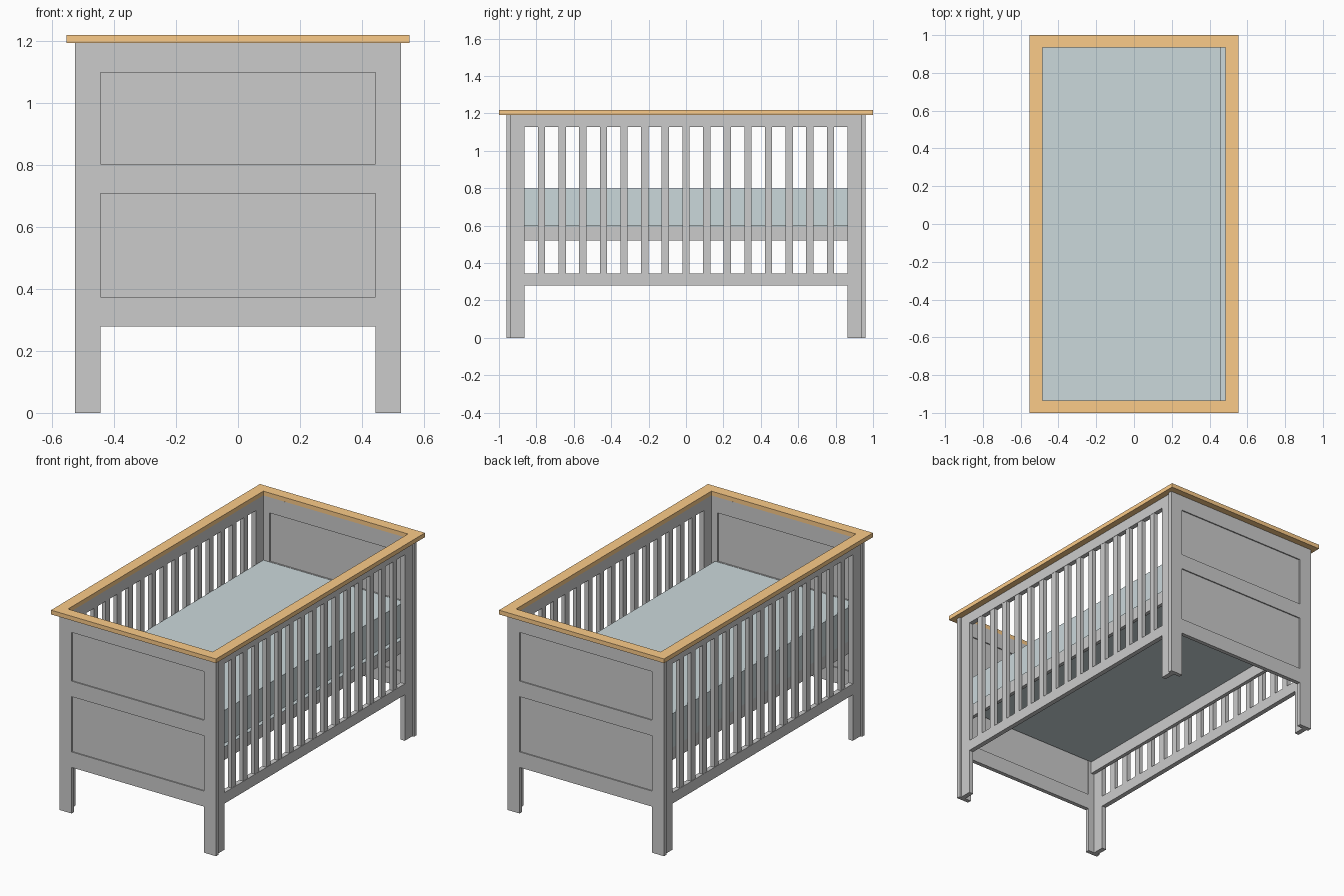
import bpy, bmesh

if "Cube" in bpy.data.objects:
    bpy.data.objects.remove(bpy.data.objects["Cube"])


def material(name, color):
    m = bpy.data.materials.new(name)
    m.diffuse_color = color
    m.use_nodes = True
    m.node_tree.nodes["Principled BSDF"].inputs["Base Color"].default_value = m.diffuse_color
    return m


WOOD = material("warm_wood", (0.97, 0.60, 0.25, 1))
FABRIC = material("pale_blue_fabric", (0.60, 0.69, 0.71, 1))


def boxes(name, parts, mat=None):
    """One object from boxes given as (x0, x1, y0, y1, z0, z1)."""
    bm = bmesh.new()
    for x0, x1, y0, y1, z0, z1 in parts:
        verts = bmesh.ops.create_cube(bm, size=1)["verts"]
        for v in verts:
            v.co.x = x1 if v.co.x > 0 else x0
            v.co.y = y1 if v.co.y > 0 else y0
            v.co.z = z1 if v.co.z > 0 else z0
    mesh = bpy.data.meshes.new(name)
    bm.to_mesh(mesh)
    bm.free()
    ob = bpy.data.objects.new(name, mesh)
    bpy.context.collection.objects.link(ob)
    if mat:
        mesh.materials.append(mat)
    return ob


def span(s, a, b):
    return (a, b) if s > 0 else (-b, -a)


TOP, TRIM_TOP = 1.192, 1.218
STILE = 0.443          # inner edge of the end board stiles
INX = 0.485            # inside half width

# End boards: stiles running down into legs, three rails, two recessed panels
for s, label in ((-1, "front"), (1, "back")):
    y = span(s, 0.935, 0.96)
    yp = span(s, 0.942, 0.953)
    boxes(label + "_end_frame", [
        (-0.525, -STILE, *y, 0, TOP),
        (STILE, 0.525, *y, 0, TOP),
        (-STILE, STILE, *y, 0.279, 0.373),
        (-STILE, STILE, *y, 0.708, 0.802),
        (-STILE, STILE, *y, 1.097, TOP)])
    boxes(label + "_end_panels", [
        (-STILE, STILE, *yp, 0.373, 0.708),
        (-STILE, STILE, *yp, 0.802, 1.097)])

# Slatted sides: posts, rails and evenly spaced slats
COUNT, WIDTH, HALF = 15, 0.039, 0.863
gap = (2 * HALF - COUNT * WIDTH) / (COUNT + 1)
for s, label in ((-1, "left"), (1, "right")):
    x = span(s, INX, 0.514)
    xs = span(s, INX + 0.002, 0.512)
    boxes(label + "_side_frame", [
        (*x, -0.935, -HALF, 0, TOP),
        (*x, HALF, 0.935, 0, TOP),
        (*x, -HALF, HALF, 0.279, 0.345),
        (*x, -HALF, HALF, 1.127, TOP)])
    slats = []
    for i in range(COUNT):
        y0 = -HALF + gap + i * (gap + WIDTH)
        slats.append((*xs, y0, y0 + WIDTH, 0.345, 1.127))
    boxes(label + "_side_slats", slats)

    # Bearer rail under the mattress base
    boxes(label + "_mattress_bearer",
          [(*span(s, INX - 0.022, INX), -0.935, 0.935, 0.52, 0.595)])

# Wooden top trim
boxes("top_trim", [
    (-0.553, 0.553, -1, -0.935, TOP, TRIM_TOP),
    (-0.553, 0.553, 0.935, 1, TOP, TRIM_TOP),
    (-0.553, -INX, -0.935, 0.935, TOP, TRIM_TOP),
    (INX, 0.553, -0.935, 0.935, TOP, TRIM_TOP)], WOOD)

# Mattress on its thin base sheet
boxes("mattress", [(-INX, 0.46, -0.935, 0.935, 0.60, 0.80)], FABRIC)
boxes("mattress_base", [(-INX, INX, -0.935, 0.935, 0.595, 0.60)], FABRIC)
